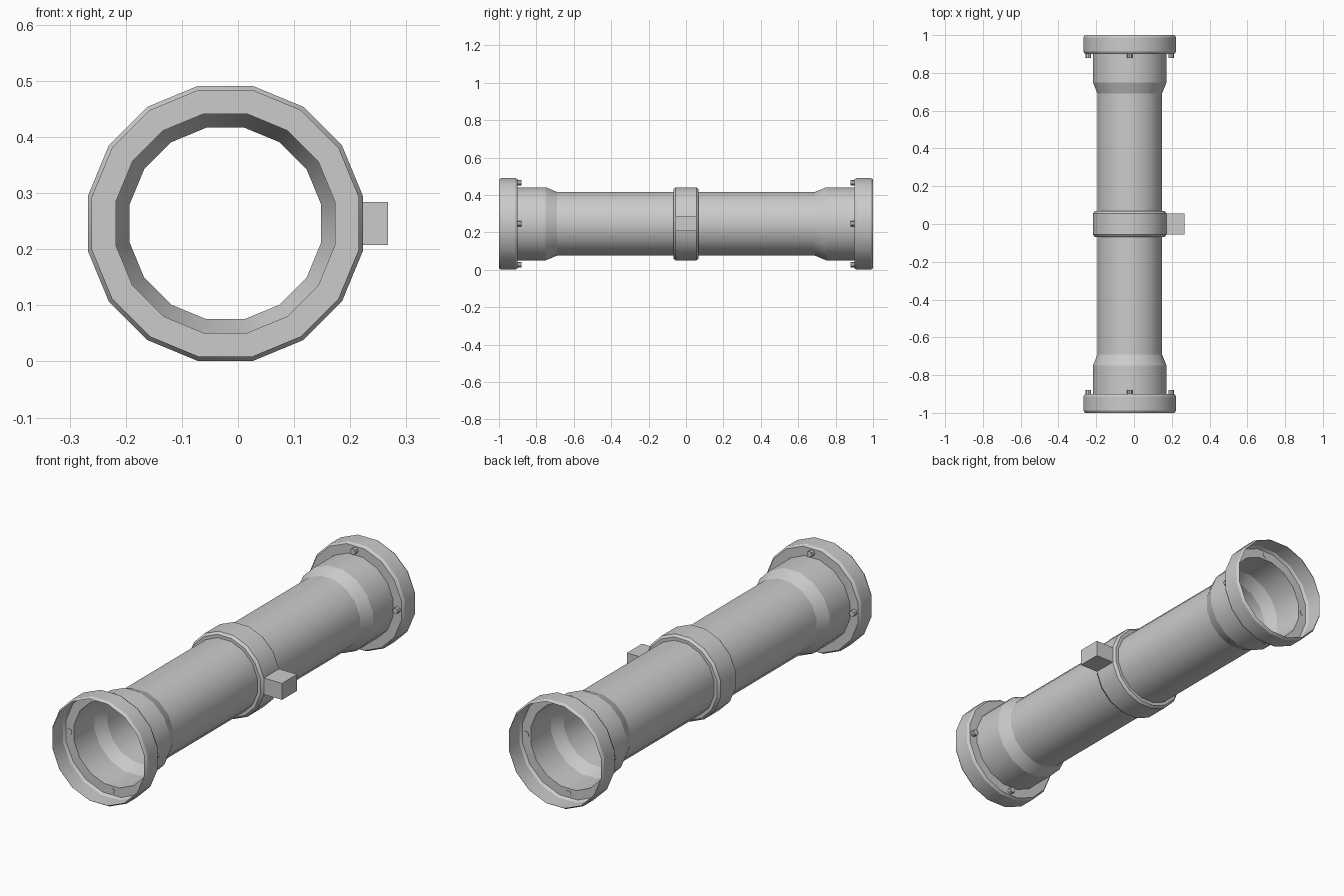
import bpy, bmesh, math
from mathutils import Matrix

cube = bpy.data.objects.get("Cube")
if cube:
    bpy.data.objects.remove(cube, do_unlink=True)

SIDES = 16
CX, CZ = -0.0225, 0.246      # pipe axis
BELL, PIPE, FLANGE = 0.199, 0.174, 0.25

grey = bpy.data.materials.new("light_grey")
grey.use_nodes = True
colour = (0.6, 0.6, 0.6, 1)
grey.diffuse_color = colour
grey.node_tree.nodes["Principled BSDF"].inputs["Base Color"].default_value = colour


def finish(name, bm):
    mesh = bpy.data.meshes.new(name)
    bm.to_mesh(mesh)
    bm.free()
    mesh.materials.append(grey)
    obj = bpy.data.objects.new(name, mesh)
    bpy.context.collection.objects.link(obj)
    return obj


def revolve(name, profile):
    """Spin (y, radius) points round the pipe axis; smooth round, sharp along."""
    bm = bmesh.new()
    rings = []
    for y, r in profile:
        ring = []
        for i in range(SIDES):
            a = (i + 0.5) * math.tau / SIDES
            ring.append(bm.verts.new((CX + r * math.cos(a), y, CZ + r * math.sin(a))))
        rings.append(ring)
    for a, b in zip(rings, rings[1:]):
        for i in range(SIDES):
            j = (i + 1) % SIDES
            bm.faces.new((a[i], b[i], b[j], a[j])).smooth = True
    for ring in rings:
        for i in range(SIDES):
            bm.edges.get((ring[i], ring[(i + 1) % SIDES])).smooth = False
    return finish(name, bm)


# Open pipe that widens to a bell at each end
half = [(-0.9, BELL), (-0.75, BELL), (-0.69, PIPE)]
revolve("pipe", half + [(-y, r) for y, r in reversed(half)])

# Chamfered collar round the middle
half = [(-0.068, PIPE), (-0.068, BELL - 0.01), (-0.056, BELL)]
revolve("middle_collar", half + [(-y, r) for y, r in reversed(half)])

# Open cup flanges with four bolts on the inner side
for end, s in (("front", -1), ("back", 1)):
    cup = [(1.0, FLANGE - 0.008), (0.988, FLANGE), (0.912, FLANGE),
           (0.9, FLANGE - 0.008), (0.9, BELL)]
    points = [(s * y, r) for y, r in cup]
    revolve(end + "_flange", points if s < 0 else points[::-1])

    bm = bmesh.new()
    for k in range(4):
        a = k * math.pi / 2
        place = Matrix.Translation((CX + 0.219 * math.cos(a), s * 0.891,
                                    CZ + 0.219 * math.sin(a)))
        bmesh.ops.create_cone(bm, cap_ends=True, segments=8, radius1=0.014,
                              radius2=0.014, depth=0.022,
                              matrix=place @ Matrix.Rotation(math.pi / 2, 4, "X"))
    finish(end + "_bolts", bm)

# Square lug on the left of the collar
bm = bmesh.new()
bmesh.ops.create_cube(bm, size=1, matrix=Matrix.Translation((0.2185, 0, 0.246))
                      @ Matrix.Diagonal((0.097, 0.112, 0.077, 1)))
finish("side_lug", bm)
